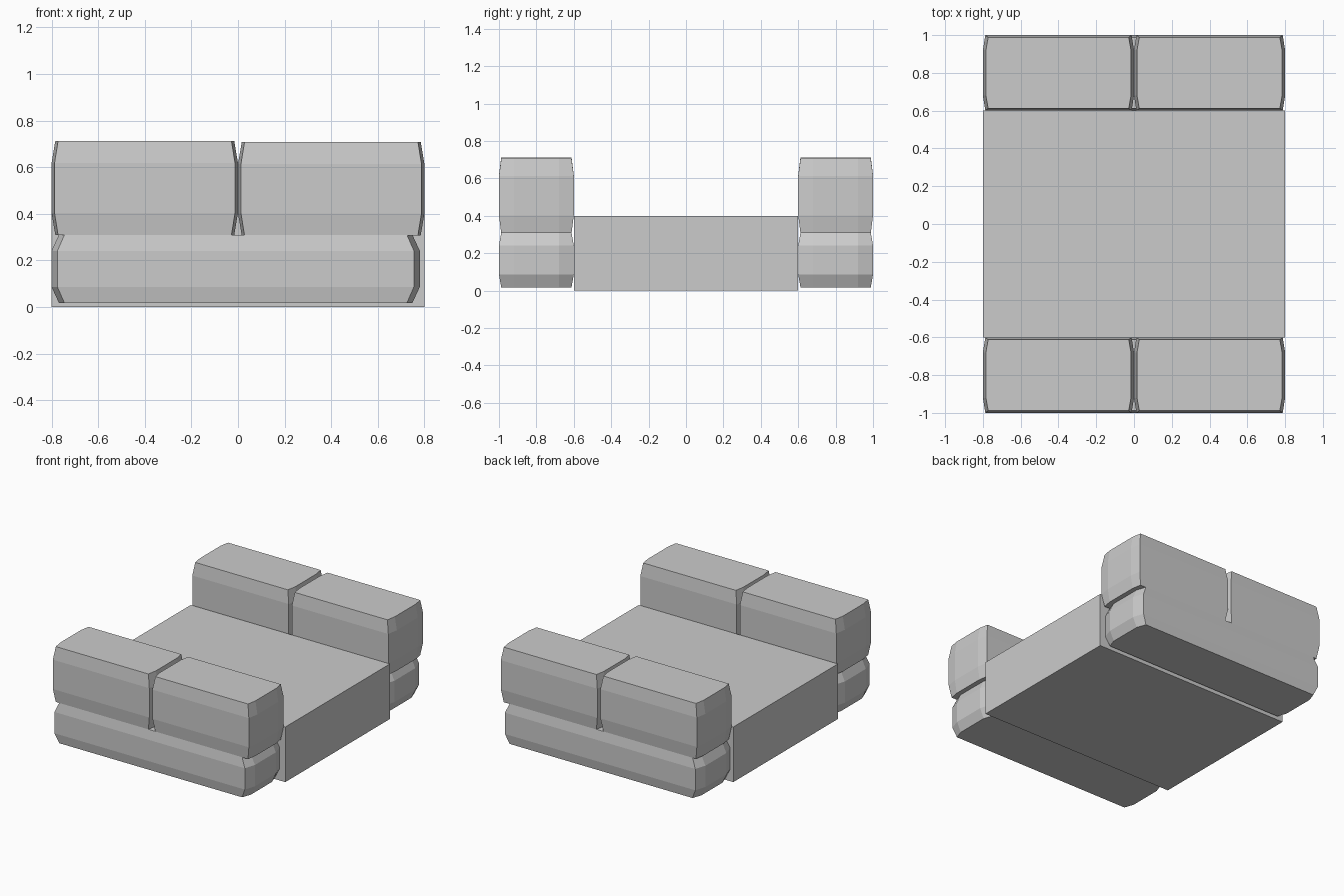
import bpy
import bmesh

if "Cube" in bpy.data.objects:
    bpy.data.objects.remove(bpy.data.objects["Cube"])


def add_object(name, bm):
    bmesh.ops.recalc_face_normals(bm, faces=bm.faces)
    mesh = bpy.data.meshes.new(name)
    bm.to_mesh(mesh)
    bm.free()
    obj = bpy.data.objects.new(name, mesh)
    bpy.context.collection.objects.link(obj)
    return obj


def octagon(x_mid, x_corner, y_mid, y_corner):
    # rectangle whose two x ends bulge outwards
    return [(x_corner, y_corner), (-x_corner, y_corner), (-x_mid, y_mid), (-x_mid, -y_mid),
            (-x_corner, -y_corner), (x_corner, -y_corner), (x_mid, -y_mid), (x_mid, y_mid)]


def cushion(name, center, half):
    # stacked octagonal rings: narrow end caps, wide flat belt
    hx, hy, hz = half
    wide = octagon(hx, hx * 0.968, hy * 0.6, hy)
    narrow = octagon(hx * 0.96, hx * 0.93, hy * 0.6, hy * 0.94)
    bm = bmesh.new()
    rings = []
    for outline, level in ((narrow, -1), (wide, -0.53), (wide, 0.53), (narrow, 1)):
        rings.append([bm.verts.new((x, y, level * hz)) for x, y in outline])
    for low, high in zip(rings, rings[1:]):
        for i in range(8):
            j = (i + 1) % 8
            bm.faces.new((low[i], low[j], high[j], high[i]))
    bm.faces.new(rings[0][::-1])
    bm.faces.new(rings[-1])
    add_object(name, bm).location = center


# Central block
bm = bmesh.new()
bmesh.ops.create_cube(bm, size=1)
bmesh.ops.scale(bm, vec=(1.6, 1.2, 0.4), verts=bm.verts)
bmesh.ops.translate(bm, vec=(0, 0, 0.2), verts=bm.verts)
add_object("base_block", bm)

# One long lower cushion and two upper cushions at each end
for side, y in (("front", -0.8), ("back", 0.8)):
    cushion(f"{side}_lower_cushion", (-0.01, y, 0.164), (0.79, 0.2, 0.146))
    cushion(f"{side}_upper_cushion_left", (-0.4, y, 0.511), (0.4, 0.2, 0.201))
    cushion(f"{side}_upper_cushion_right", (0.4, y, 0.508), (0.4, 0.2, 0.2))
